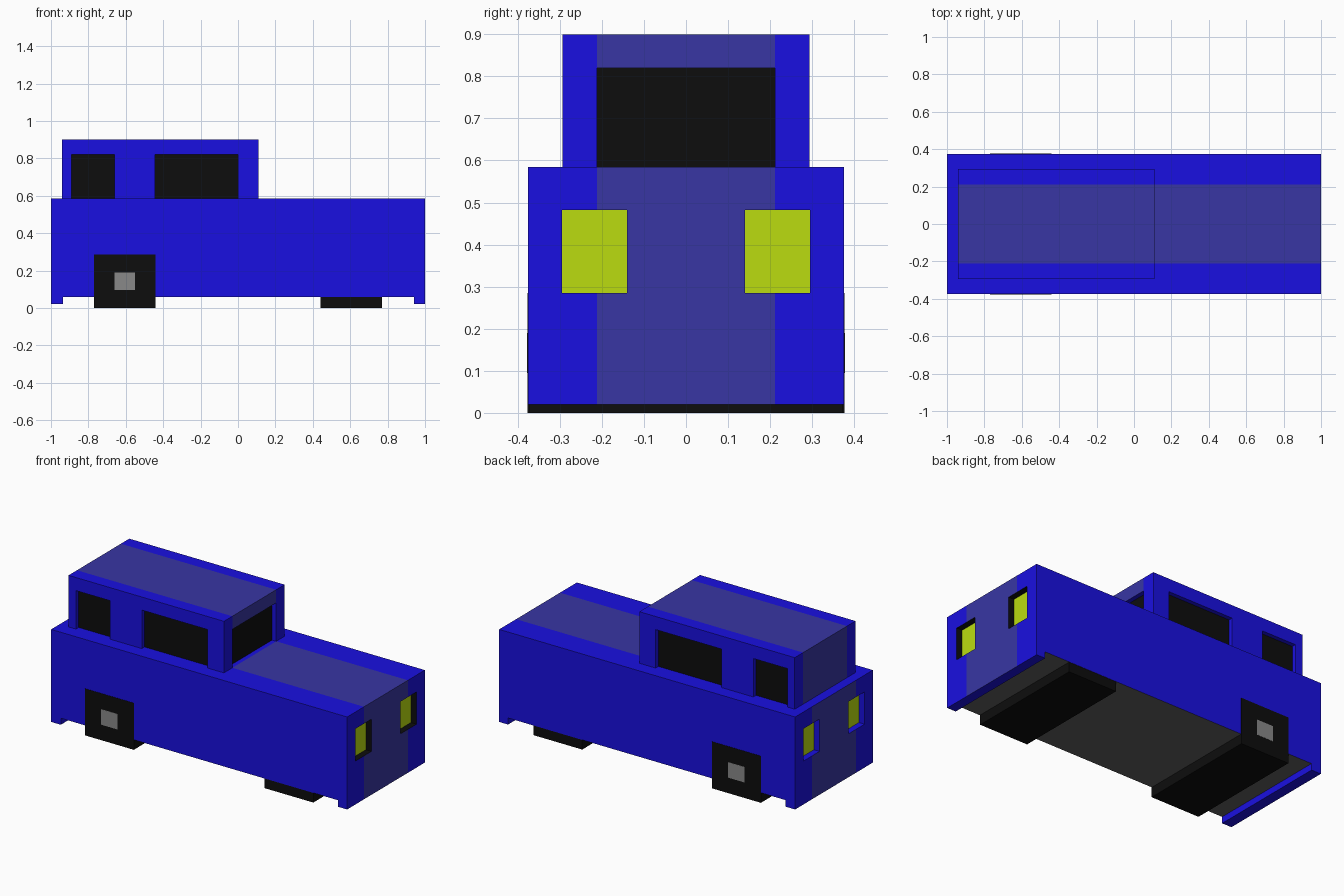
import bpy, bmesh
from mathutils import Vector

if "Cube" in bpy.data.objects:
    bpy.data.objects.remove(bpy.data.objects["Cube"])


def material(name, r, g, b):
    m = bpy.data.materials.new(name)
    m.diffuse_color = (r, g, b, 1)
    m.use_nodes = True
    m.node_tree.nodes["Principled BSDF"].inputs["Base Color"].default_value = m.diffuse_color
    return m


BLUE = material("blue", 0.01, 0.005, 0.75)
STRIPE = material("stripe", 0.04, 0.037, 0.37)
BLACK = material("black", 0.004, 0.004, 0.004)
LAMP = material("lamp", 0.5, 0.72, 0.005)
FLOOR = material("floor", 0.12, 0.12, 0.12)
HUB = material("hub", 0.25, 0.25, 0.25)
STRIPE_Y = 0.212


def finish(bm, name, mats):
    bmesh.ops.recalc_face_normals(bm, faces=bm.faces)
    me = bpy.data.meshes.new(name)
    bm.to_mesh(me)
    bm.free()
    for m in mats:
        me.materials.append(m)
    ob = bpy.data.objects.new(name, me)
    bpy.context.collection.objects.link(ob)
    return ob


def box(name, x, y, z, mat):
    """Box from (min, max) ranges."""
    bm = bmesh.new()
    bmesh.ops.create_cube(bm, size=1)
    for v in bm.verts:
        v.co = Vector([r[0] if c < 0 else r[1] for c, r in zip(v.co, (x, y, z))])
    return finish(bm, name, [mat])


def striped_shell(name, profile, half_width, stripe_from):
    """Extrude an x-z profile across y and paint the centre stripe."""
    bm = bmesh.new()
    face = bm.faces.new([bm.verts.new((x, -half_width, z)) for x, z in profile])
    ext = bmesh.ops.extrude_face_region(bm, geom=[face])
    moved = [g for g in ext["geom"] if isinstance(g, bmesh.types.BMVert)]
    bmesh.ops.translate(bm, verts=moved, vec=(0, 2 * half_width, 0))
    for y in (-STRIPE_Y, STRIPE_Y):
        bmesh.ops.bisect_plane(bm, geom=bm.verts[:] + bm.edges[:] + bm.faces[:],
                               plane_co=(0, y, 0), plane_no=(0, 1, 0))
    bmesh.ops.recalc_face_normals(bm, faces=bm.faces)
    for f in bm.faces:
        c, n = f.calc_center_median(), f.normal
        end_face = abs(n.x) > 0.5 and max(v.co.z for v in f.verts) > 0.3
        top_face = n.z > 0.5 and min(v.co.x for v in f.verts) >= stripe_from
        if abs(c.y) < STRIPE_Y and (end_face or top_face):
            f.material_index = 1
        elif n.z < -0.5 and abs(c.x) < 0.9:
            f.material_index = 2
    return finish(bm, name, [BLUE, STRIPE, FLOOR])


def cut(target, cutter):
    cutter.hide_render = True
    cutter.hide_set(True)
    cutter.display_type = 'WIRE'
    mod = target.modifiers.new(cutter.name, 'BOOLEAN')
    mod.operation = 'DIFFERENCE'
    mod.solver = 'EXACT'
    mod.material_mode = 'TRANSFER'
    mod.object = cutter


# Body with downturned end lips; the top is split at the cab front
body = striped_shell("body", [(-1, 0.02), (-0.935, 0.02), (-0.935, 0.06), (0.94, 0.06),
                              (0.94, 0.02), (1, 0.02), (1, 0.585), (0.11, 0.585),
                              (-1, 0.585)], 0.375, 0.1)
# Cab
cab = striped_shell("cab", [(-0.94, 0.585), (0.11, 0.585), (0.11, 0.9), (-0.94, 0.9)],
                    0.293, -0.95)

# Recessed lamps at both ends
for end, sx, wall in (("front", 1, BLACK), ("rear", -1, BLUE)):
    for side, sy in (("left", 1), ("right", -1)):
        y, z = sorted((sy * 0.14, sy * 0.295)), (0.285, 0.482)
        cut(body, box(f"{end}_{side}_lamp_cutter", sorted((sx * 0.96, sx * 1.05)), y, z, wall))
        box(f"{end}_{side}_lamp", sorted((sx * 0.95, sx * 0.962)), y, z, LAMP)

# Recessed windscreen
cut(cab, box("windscreen_cutter", (0.08, 0.2), (-0.211, 0.211), (0.5, 0.82), BLUE))
box("windscreen", (0.07, 0.082), (-0.211, 0.211), (0.585, 0.82), BLACK)

# Recessed side windows
for pos, x in (("rear", (-0.89, -0.66)), ("front", (-0.445, 0.0))):
    for side, sy in (("left", 1), ("right", -1)):
        cut(cab, box(f"{pos}_{side}_window_cutter", x, sorted((sy * 0.265, sy * 0.4)),
                     (0.5, 0.82), BLUE))
        box(f"{pos}_{side}_window", x, sorted((sy * 0.255, sy * 0.267)), (0.585, 0.82), BLACK)

# Full-width wheel blocks with square hubs (front pair tucked behind the body side)
for pos, cx, w in (("rear", -0.605, 0.377), ("front", 0.605, 0.373)):
    box(f"{pos}_wheels", (cx - 0.165, cx + 0.165), (-w, w), (0, 0.285), BLACK)
    box(f"{pos}_hubs", (cx - 0.055, cx + 0.055), (-w - 0.001, w + 0.001), (0.095, 0.19), HUB)
